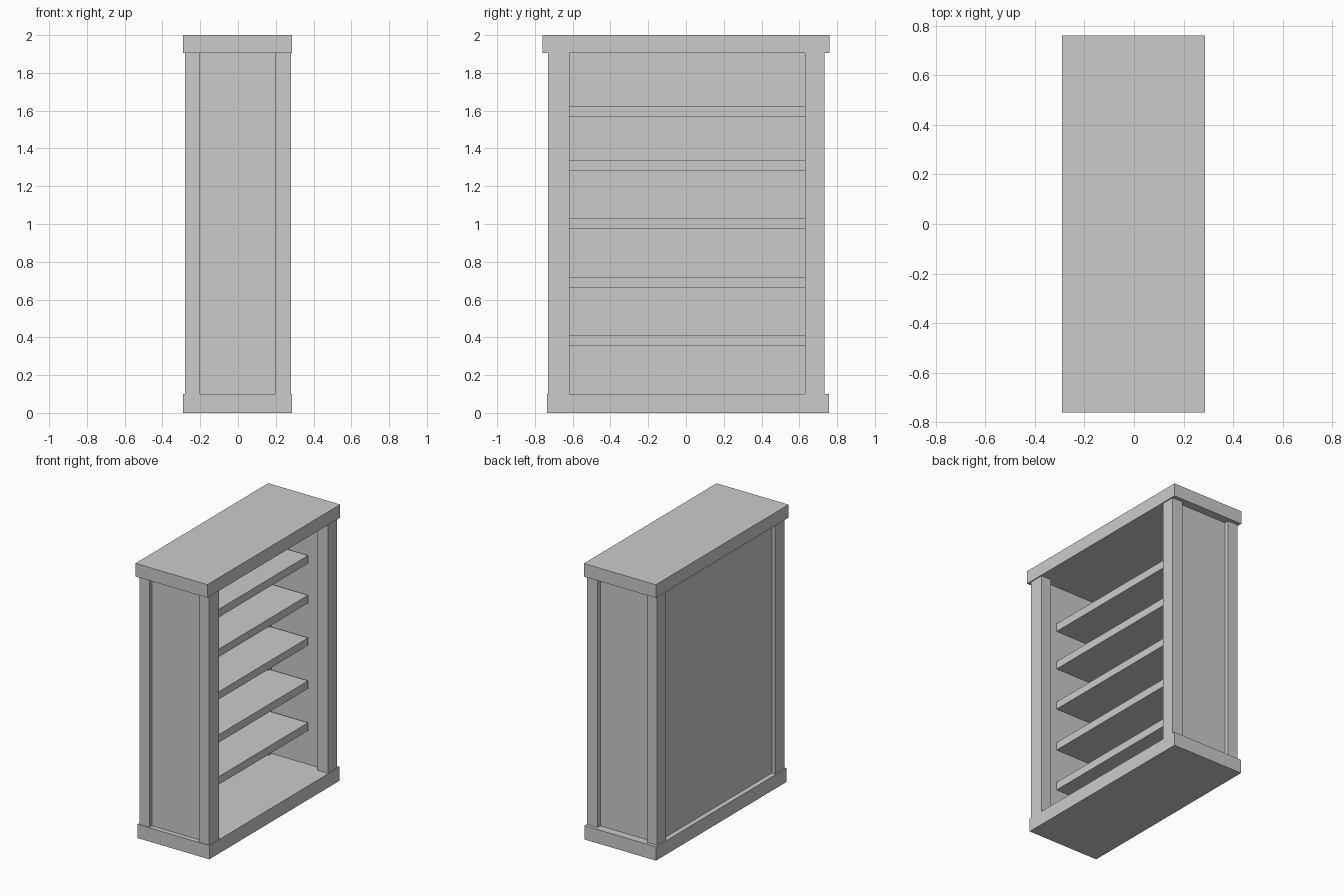
import bpy

if "Cube" in bpy.data.objects:
    bpy.data.objects.remove(bpy.data.objects["Cube"])


def box(name, x, y, z):
    """Axis-aligned box from (min, max) ranges."""
    bpy.ops.mesh.primitive_cube_add(size=1, location=[(a + b) / 2 for a, b in (x, y, z)])
    ob = bpy.context.object
    ob.name = name
    ob.scale = [b - a for a, b in (x, y, z)]
    bpy.ops.object.transform_apply(location=False, rotation=False, scale=True)
    return ob


BODY_Z = (0.1, 1.905)

# Base and top slabs
box("base", (-0.29, 0.285), (-0.735, 0.757), (0, 0.1))
box("top", (-0.29, 0.287), (-0.76, 0.76), (1.905, 2.0))

# Corner posts
for x_name, x in (("back", (-0.28, -0.2)), ("open", (0.197, 0.28))):
    for y_name, y in (("left", (-0.73, -0.618)), ("right", (0.63, 0.732))):
        box(f"{x_name}_{y_name}_post", x, y, BODY_Z)

# Recessed end panels and back panel
box("left_end_panel", (-0.24, 0.22), (-0.70, -0.67), BODY_Z)
box("right_end_panel", (-0.24, 0.22), (0.67, 0.70), BODY_Z)
box("back_panel", (-0.255, -0.225), (-0.69, 0.69), BODY_Z)

# Shelves
for i, (z0, z1) in enumerate([(0.355, 0.413), (0.66, 0.717), (0.973, 1.028),
                              (1.28, 1.337), (1.567, 1.625)]):
    box(f"shelf_{i + 1}", (-0.24, 0.107), (-0.68, 0.65), (z0, z1))
